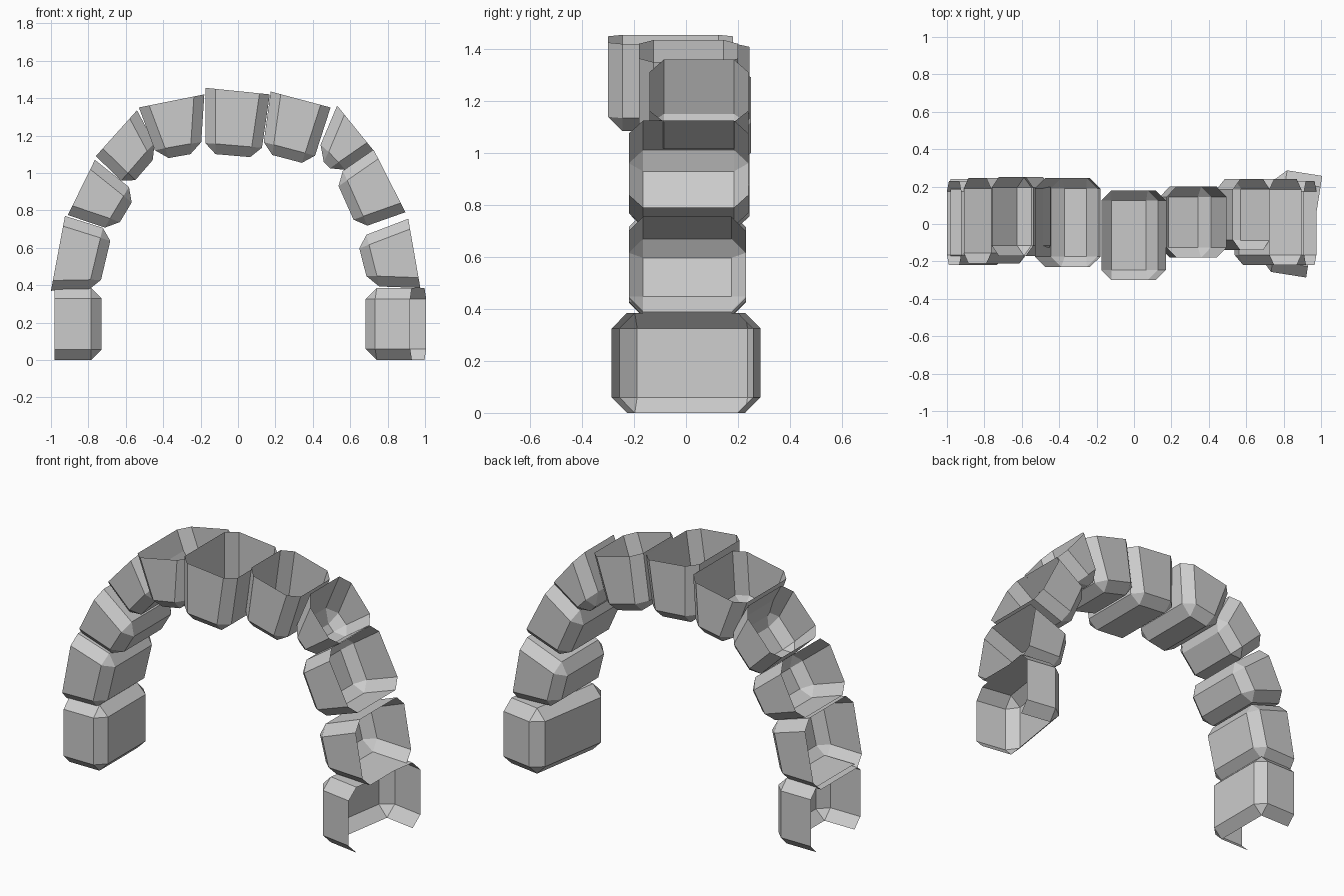
import bpy, bmesh
from math import radians
from mathutils import Matrix, Vector

if "Cube" in bpy.data.objects:
    bpy.data.objects.remove(bpy.data.objects["Cube"])


def stone(name, profile, y0, y1, twist=0, bevel=0.055, open_bottom=False):
    """Chamfered block, open on its outer side.
    profile (x, z): outer start, outer end, inner end, inner start."""
    bm = bmesh.new()
    f = [bm.verts.new((x, y0, z)) for x, z in profile]
    b = [bm.verts.new((x, y1, z)) for x, z in profile]
    bm.faces.new(f)
    bm.faces.new(b[::-1])
    for i in (1, 2, 3):                       # side 0 (outer) stays open
        j = (i + 1) % 4
        bm.faces.new((f[j], f[i], b[i], b[j]))
    bmesh.ops.recalc_face_normals(bm, faces=bm.faces)
    edges = [e for e in bm.edges if not e.is_boundary]
    bmesh.ops.bevel(bm, geom=edges, offset=bevel, offset_type='OFFSET',
                    segments=1, profile=0.5, affect='EDGES')
    if open_bottom:
        low = [p for p in bm.faces if all(v.co.z < 1e-3 for v in p.verts)]
        bmesh.ops.delete(bm, geom=low, context='FACES')
    # small turn about the upright axis through the block's centre
    c = Vector((sum(p[0] for p in profile) / 4, (y0 + y1) / 2, 0))
    bmesh.ops.rotate(bm, verts=bm.verts, cent=c,
                     matrix=Matrix.Rotation(radians(twist), 3, 'Z'))
    me = bpy.data.meshes.new(name)
    bm.to_mesh(me)
    bm.free()
    bpy.context.collection.objects.link(bpy.data.objects.new(name, me))


# Foot blocks, standing on the ground with no underside
stone("left_foot_stone", [(-.98, 0), (-.98, .385), (-.73, .385), (-.73, 0)],
      -.22, .24, open_bottom=True)
stone("right_foot_stone", [(.965, 0), (.965, .385), (.715, .385), (.715, 0)],
      -.27, .28, twist=-9, bevel=0.06, open_bottom=True)

# Arch stones, running from the left foot over the top to the right foot
arch = [
    ("left_lower_stone", [(-1.0, .37), (-.925, .77), (-.67, .69), (-.745, .375)], -.22, .23),
    ("left_middle_stone", [(-.91, .775), (-.765, 1.07), (-.54, .89), (-.66, .69)], -.21, .245),
    ("left_upper_stone", [(-.76, 1.09), (-.54, 1.335), (-.42, 1.11), (-.585, .92)], -.17, .25),
    ("left_shoulder_stone", [(-.53, 1.35), (-.18, 1.42), (-.20, 1.11), (-.425, 1.07)], -.23, .245),
    ("keystone", [(-.175, 1.455), (.17, 1.42), (.12, 1.08), (-.175, 1.105)], -.30, .18),
    ("right_shoulder_stone", [(.175, 1.435), (.495, 1.35), (.395, 1.04), (.13, 1.11)], -.18, .20),
    ("right_upper_stone", [(.53, 1.36), (.725, 1.12), (.53, .985), (.42, 1.10)], -.14, .24),
    ("right_middle_stone", [(.725, 1.125), (.895, .79), (.64, .70), (.515, .98)], -.22, .24),
    ("right_lower_stone", [(.91, .755), (.975, .385), (.70, .395), (.635, .65)], -.22, .23),
]
for name, profile, y0, y1 in arch:
    stone(name, profile, y0, y1)
